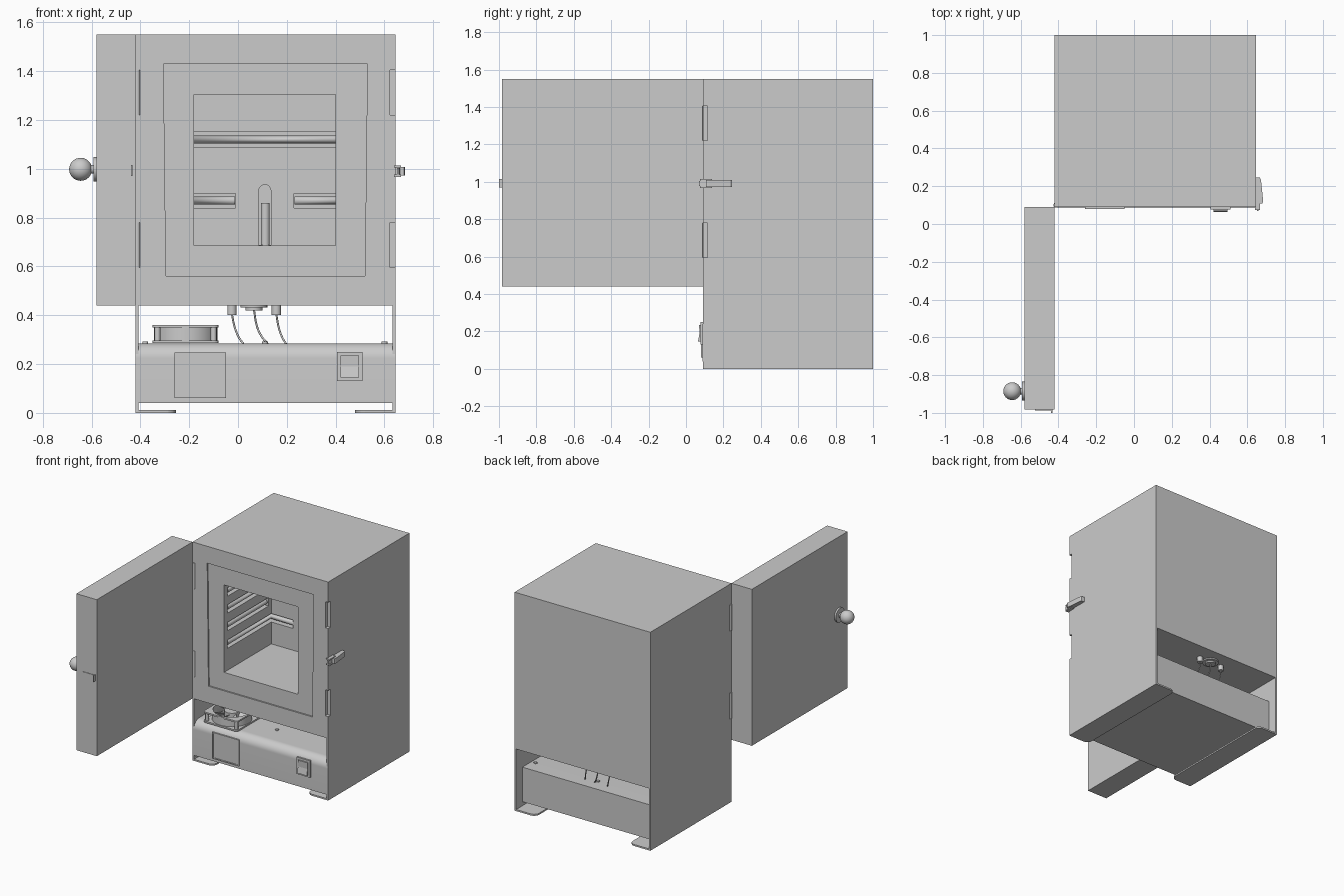
import bpy, bmesh, math
from mathutils import Vector, Matrix

if "Cube" in bpy.data.objects:
    bpy.data.objects.remove(bpy.data.objects["Cube"])


def finish(name, bm, smooth=False):
    bmesh.ops.recalc_face_normals(bm, faces=bm.faces)
    me = bpy.data.meshes.new(name)
    bm.to_mesh(me)
    bm.free()
    ob = bpy.data.objects.new(name, me)
    bpy.context.collection.objects.link(ob)
    if smooth:
        shade(ob)
    return ob


def shade(ob):
    bpy.ops.object.select_all(action='DESELECT')
    bpy.context.view_layer.objects.active = ob
    ob.select_set(True)
    bpy.ops.object.shade_smooth_by_angle(angle=math.radians(35))


def box(name, x0, x1, y0, y1, z0, z1):
    bm = bmesh.new()
    bmesh.ops.create_cube(bm, size=1)
    for v in bm.verts:
        v.co = ((x0 + x1) / 2 + v.co.x * (x1 - x0), (y0 + y1) / 2 + v.co.y * (y1 - y0),
                (z0 + z1) / 2 + v.co.z * (z1 - z0))
    return finish(name, bm)


def prism(name, pts, axis, a, b, smooth=False):
    """Extrude a 2D outline along an axis from a to b."""
    place = {'x': lambda p, t: (t, p[0], p[1]), 'y': lambda p, t: (p[0], t, p[1]),
             'z': lambda p, t: (p[0], p[1], t)}[axis]
    bm = bmesh.new()
    lo = [bm.verts.new(place(p, a)) for p in pts]
    hi = [bm.verts.new(place(p, b)) for p in pts]
    bm.faces.new(lo)
    bm.faces.new(hi)
    for i in range(len(pts)):
        j = (i + 1) % len(pts)
        bm.faces.new((lo[i], lo[j], hi[j], hi[i]))
    return finish(name, bm, smooth)


def arc(cx, cy, r, a0, a1, n=8):
    return [(cx + r * math.cos(math.radians(a0 + (a1 - a0) * i / n)),
             cy + r * math.sin(math.radians(a0 + (a1 - a0) * i / n))) for i in range(n + 1)]


def cyl(name, cx, cy, r, axis, a, b, n=32):
    return prism(name, arc(cx, cy, r, 0, 360, n)[:-1], axis, a, b, True)


def wire(name, pts, r, kind='POLY'):
    cu = bpy.data.curves.new(name, 'CURVE')
    cu.dimensions = '3D'
    cu.bevel_depth = r
    cu.bevel_resolution = 3
    cu.use_fill_caps = True
    if kind == 'POLY':
        sp = cu.splines.new('POLY')
        sp.points.add(len(pts) - 1)
        for p, c in zip(sp.points, pts):
            p.co = (*c, 1)
    else:
        sp = cu.splines.new('BEZIER')
        sp.bezier_points.add(len(pts) - 1)
        for p, c in zip(sp.bezier_points, pts):
            p.co = c
            p.handle_left_type = p.handle_right_type = 'AUTO'
    ob = bpy.data.objects.new(name, cu)
    bpy.context.collection.objects.link(ob)
    return ob


def cut(ob, *cutters):
    for c in cutters:
        m = ob.modifiers.new('cut', 'BOOLEAN')
        m.operation, m.solver, m.object = 'DIFFERENCE', 'EXACT', c
        bpy.context.view_layer.objects.active = ob
        bpy.ops.object.modifier_apply(modifier=m.name)
        bpy.data.objects.remove(c)


L, R, F, B = -0.42, 0.645, 0.09, 1.0     # cabinet sides, front and back

# Cabinet with recessed seal face, chamber and heater grooves
body = box('cabinet', L, R, F, B, 0.44, 1.55)
cut(body,
    prism('c', [(-0.305, 1.43), (0.53, 1.43), (0.52, 0.56), (-0.295, 0.56)], 'y', 0.0, 0.1),
    box('c', -0.18, 0.40, 0.0, 0.63, 0.685, 1.305),
    box('c', -0.22, 0.44, 0.14, 0.67, 1.09, 1.15),
    box('c', -0.22, -0.01, 0.14, 0.67, 0.84, 0.90),
    box('c', 0.23, 0.44, 0.14, 0.67, 0.84, 0.90),
    box('c', -0.22, 0.44, 0.14, 0.60, 0.965, 1.025),
    box('c', -0.22, 0.44, 0.14, 0.60, 1.21, 1.27),
    prism('c', [(0.085, 0.687)] + arc(0.11, 0.91, 0.025, 180, 0) + [(0.135, 0.687)], 'y', 0.55, 0.67))
for z0, z1 in ((0.595, 0.78), (1.22, 1.405)):
    cut(body, box('c', 0.622, 0.7, 0.0, 0.115, z0, z1), box('c', -0.5, -0.402, 0.0, 0.115, z0, z1))
    cyl('hinge_barrel', -0.414, 0.1, 0.013, 'z', z0, z1, 20)

# Heating rods in the grooves
for z in (0.995, 1.24):
    for x in (-0.2, 0.42):
        wire('side_heater', [(x, 0.15, z), (x, 0.59, z)], 0.018)
wire('upper_heater', [(-0.2, 0.15, 1.12), (-0.2, 0.65, 1.12), (0.42, 0.65, 1.12), (0.42, 0.15, 1.12)], 0.018)
for x, e in ((-0.2, -0.012), (0.42, 0.232)):
    wire('lower_heater', [(x, 0.15, 0.87), (x, 0.65, 0.87), (e, 0.65, 0.87)], 0.018)
cyl('temperature_probe', 0.112, 0.645, 0.018, 'z', 0.685, 0.86, 20)

# Lower side panels with turned-in feet
for x, s in ((L, 1), (R, -1)):
    a, b = sorted((x, x + s * 0.012))
    box('side_panel', a, b, F, B, 0.0, 0.44)
    e = x + s * 0.165
    foot = [(x, F), (e - s * 0.04, F)]
    foot += [(e - s * 0.04 + s * p, q) for p, q in arc(0, F + 0.04, 0.04, -90, 0)]
    foot += [(e - s * 0.04 + s * p, q) for p, q in arc(0, B - 0.04, 0.04, 0, 90)] + [(x, B)]
    prism('foot_flange', foot, 'z', 0.0, 0.011)

# Control box with rounded upper front edge
prism('control_box', [(0.93, 0.04), (0.93, 0.285)] + arc(0.148, 0.225, 0.06, 90, 180, 12) + [(0.088, 0.04)],
      'x', L + 0.001, R - 0.001, True)
for x in (-0.38, 0.11, 0.60):
    for y in (0.28, 0.83):
        cyl('box_screw', x, y, 0.012, 'z', 0.283, 0.292, 16)

# Display bezel and screen
bezel = box('display_bezel', -0.26, -0.05, 0.08, 0.09, 0.06, 0.247)
cut(bezel, box('c', -0.252, -0.058, 0.0, 0.084, 0.068, 0.239))

# Rocker switch
box('switch_frame', 0.405, 0.51, 0.078, 0.09, 0.13, 0.25)
prism('switch_rocker', [(0.08, 0.145), (0.064, 0.145), (0.072, 0.19), (0.07, 0.235), (0.08, 0.235)],
      'x', 0.42, 0.495)

# Cooling fan lying on the box
fx, fy, h = -0.215, 0.24, 0.135
k = h - 0.02
outline = [p for i, (sx, sy) in enumerate(((1, 1), (-1, 1), (-1, -1), (1, -1)))
           for p in arc(fx + sx * k, fy + sy * k, 0.02, 90 * i, 90 * i + 90, 4)]
for z in (0.286, 0.35):
    cut(prism('fan_plate', outline, 'z', z, z + 0.011), cyl('c', fx, fy, 0.122, 'z', 0.2, 0.5, 40))
shroud = cyl('fan_shroud', fx, fy, 0.13, 'z', 0.29, 0.355, 40)
cut(shroud, cyl('c', fx, fy, 0.122, 'z', 0.2, 0.5, 40))
cyl('fan_hub', fx, fy, 0.05, 'z', 0.286, 0.355)
for sx in (-1, 1):
    for sy in (-1, 1):
        cyl('fan_post', fx + sx * 0.115, fy + sy * 0.115, 0.012, 'z', 0.288, 0.358, 12)
for i in range(7):
    blade = box('fan_blade', 0.045, 0.117, -0.032, 0.032, -0.002, 0.002)
    blade.matrix_world = (Matrix.Translation((fx, fy, 0.322)) @ Matrix.Rotation(i * math.tau / 7, 4, 'Z')
                          @ Matrix.Rotation(math.radians(40), 4, 'X'))

# Terminals under the chamber and their wires
for x in (-0.025, 0.157):
    cyl('terminal', x, 0.88, 0.019, 'z', 0.402, 0.445, 20)
cyl('probe_base', 0.065, 0.88, 0.055, 'z', 0.431, 0.445, 28)
cyl('probe_collar', 0.065, 0.88, 0.035, 'z', 0.42, 0.435, 24)
for x, z, e in ((-0.025, 0.405, 0.022), (0.065, 0.425, 0.122), (0.157, 0.405, 0.197)):
    d = e - x
    wire('terminal_wire', [(x, 0.88, z), (x + d * 0.25, 0.885, 0.35), (x + d * 0.6, 0.87, 0.31),
                           (e, 0.85, 0.283)], 0.004, 'BEZIER')

# Open door with knob and catch plate
box('door', -0.58, L, -0.983, F, 0.44, 1.55)
cyl('knob_plate', -0.885, 0.998, 0.05, 'x', -0.592, -0.578)
cyl('knob_neck', -0.885, 0.998, 0.018, 'x', -0.615, -0.585, 20)
bm = bmesh.new()
bmesh.ops.create_uvsphere(bm, u_segments=32, v_segments=16, radius=0.047,
                          matrix=Matrix.Translation((-0.645, -0.885, 0.998)))
finish('knob_ball', bm, True)
box('catch_plate', -0.525, -0.432, -0.987, -0.98, 0.975, 1.012)
box('catch_lip', -0.439, -0.432, -1.0, -0.982, 0.97, 1.015)

# Latch on the right side
prism('latch_lever', [(0.64, 0.247), (0.666, 0.245), (0.672, 0.235), (0.684, 0.12), (0.68, 0.108), (0.64, 0.108)],
      'z', 0.972, 1.008)
for z in (0.967, 1.005):
    box('latch_cheek', 0.64, 0.668, 0.075, 0.14, z, z + 0.009)
prism('latch_hook', [(0.66, 0.15), (0.668, 0.15), (0.66, 0.07), (0.651, 0.07)], 'z', 0.977, 1.003)
